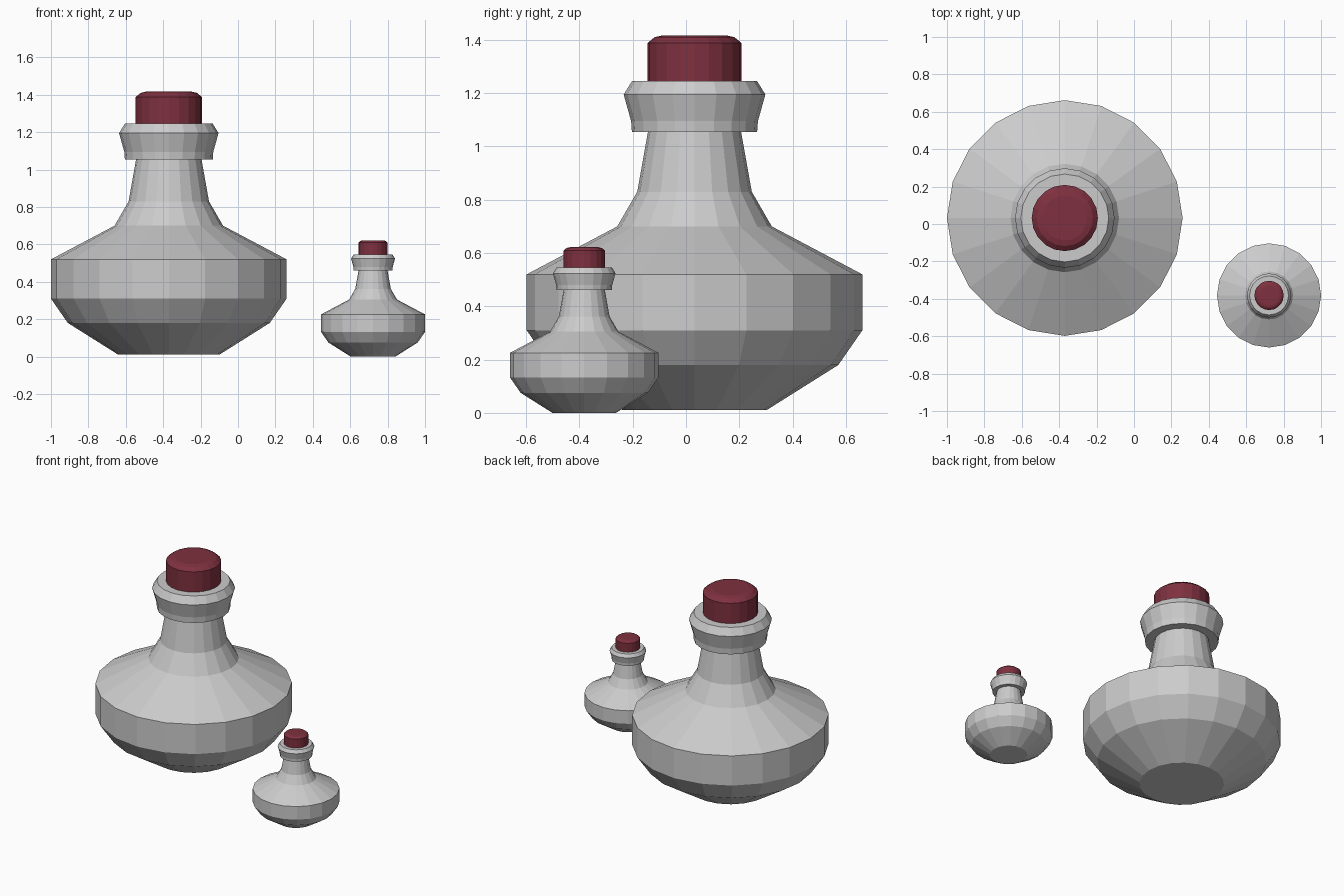
import bpy, bmesh
from math import cos, sin, pi

if "Cube" in bpy.data.objects:
    bpy.data.objects.remove(bpy.data.objects["Cube"])

SIDES = 20

# radius, height outlines of the large bottle
GLASS = [(0.27, 0.01), (0.54, 0.18), (0.63, 0.31), (0.63, 0.52), (0.29, 0.70),
         (0.215, 0.83), (0.175, 1.054)]
COLLAR = [(0.165, 1.054), (0.235, 1.054), (0.238, 1.095), (0.266, 1.195),
          (0.235, 1.245), (0.165, 1.245)]
STOPPER = [(0.177, 1.2), (0.177, 1.388), (0.15, 1.41), (0.12, 1.417)]

red = bpy.data.materials.new("stopper_red")
red.diffuse_color = (0.21, 0.03, 0.05, 1)
red.use_nodes = True
red.node_tree.nodes["Principled BSDF"].inputs["Base Color"].default_value = red.diffuse_color


def lathe(name, profile, centre, scale, material=None):
    """Flat-faced closed solid of revolution."""
    bm = bmesh.new()
    rings = [[bm.verts.new((r * cos(2 * pi * i / SIDES), r * sin(2 * pi * i / SIDES), z))
              for i in range(SIDES)] for r, z in profile]
    for low, high in zip(rings, rings[1:]):
        for i in range(SIDES):
            j = (i + 1) % SIDES
            bm.faces.new((low[i], low[j], high[j], high[i]))
    bm.faces.new(rings[0][::-1])
    bm.faces.new(rings[-1])
    mesh = bpy.data.meshes.new(name)
    bm.to_mesh(mesh)
    bm.free()
    obj = bpy.data.objects.new(name, mesh)
    obj.location = centre
    obj.scale = (scale,) * 3
    if material:
        mesh.materials.append(material)
    bpy.context.collection.objects.link(obj)


# a large bottle and a small copy beside it
for size, centre, scale in (("large", (-0.37, 0.032, 0), 1),
                            ("small", (0.722, -0.382, -0.0044), 0.442)):
    lathe(size + "_bottle_body", GLASS, centre, scale)
    lathe(size + "_bottle_collar", COLLAR, centre, scale)
    lathe(size + "_bottle_stopper", STOPPER, centre, scale, red)
